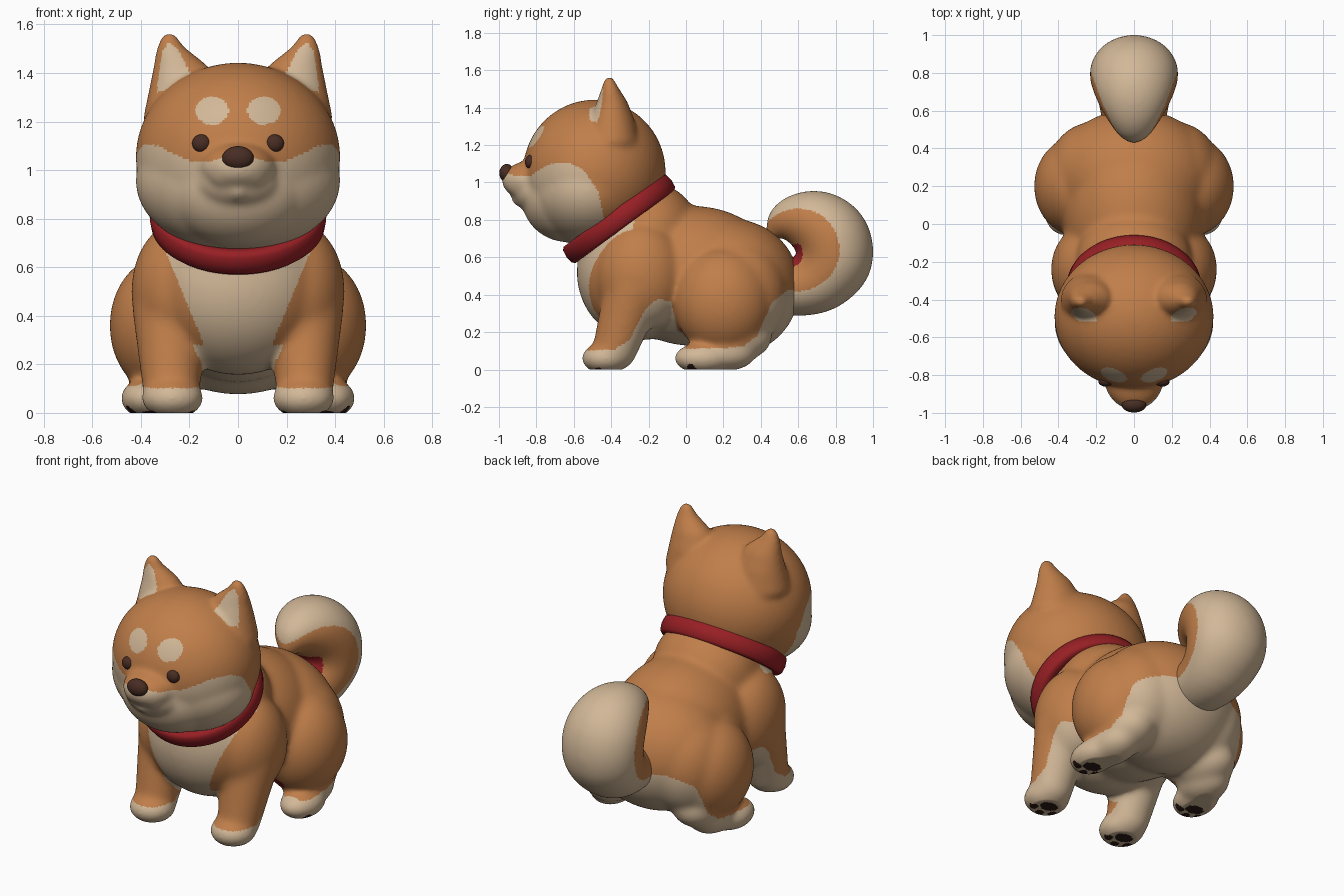
import bpy, bmesh, math
from mathutils import Matrix, Vector

if "Cube" in bpy.data.objects:
    bpy.data.objects.remove(bpy.data.objects["Cube"])


def material(name, rgb):
    m = bpy.data.materials.new(name)
    m.diffuse_color = (*rgb, 1)
    m.use_nodes = True
    m.node_tree.nodes["Principled BSDF"].inputs["Base Color"].default_value = m.diffuse_color
    return m


ORANGE, CREAM, RED, BROWN, DARK = range(5)
MATS = [material("orange fur", (0.53, 0.21, 0.068)),
        material("cream fur", (0.64, 0.475, 0.31)),
        material("collar red", (0.31, 0.014, 0.018)),
        material("nose brown", (0.065, 0.026, 0.017)),
        material("paw pad dark", (0.025, 0.010, 0.007))]


def new_object(name, mesh):
    ob = bpy.data.objects.new(name, mesh)
    bpy.context.collection.objects.link(ob)
    return ob


def ellipsoids(name, parts, subdiv=4):
    """Mesh of ellipsoids, each given as (centre, radii)."""
    bm = bmesh.new()
    for c, r in parts:
        mat = Matrix.Translation(c) @ Matrix.Diagonal((*r, 1))
        bmesh.ops.create_icosphere(bm, subdivisions=subdiv, radius=1, matrix=mat)
    me = bpy.data.meshes.new(name)
    bm.to_mesh(me)
    bm.free()
    return me


def sculpt(name, parts, rule, smooth=20, voxel=0.010):
    """Fuse ellipsoids into one smooth skin and colour its faces by a rule."""
    ob = new_object(name, ellipsoids(name, parts))
    rm = ob.modifiers.new("fuse", 'REMESH')
    rm.mode, rm.voxel_size = 'VOXEL', voxel
    sm = ob.modifiers.new("soften", 'SMOOTH')
    sm.factor, sm.iterations = 0.5, smooth
    dg = bpy.context.evaluated_depsgraph_get()
    me = bpy.data.meshes.new_from_object(ob.evaluated_get(dg))
    ob.modifiers.clear()
    ob.data = me
    me.materials.clear()
    for m in MATS:
        me.materials.append(m)
    for v in me.vertices:
        v.co.z = max(v.co.z, 0)
    for p in me.polygons:
        p.use_smooth = True
        p.material_index = rule(p.center, p.normal)
    return ob


def plain(name, parts, mat):
    me = ellipsoids(name, parts)
    me.materials.append(MATS[mat])
    for p in me.polygons:
        p.use_smooth = True
    return new_object(name, me)


def both(c, r):
    return [((s * c[0], c[1], c[2]), r) for s in (1, -1)]


def chain(stations, steps=7):
    """Ellipsoids interpolated between (centre, radii) stations."""
    out = []
    for (c0, r0), (c1, r1) in zip(stations, stations[1:]):
        for i in range(steps + 1):
            t = i / steps
            out.append((Vector(c0).lerp(Vector(c1), t), Vector(r0).lerp(Vector(r1), t)))
    return out


def mirrored_chain(stations):
    return [e for c, r in chain(stations) for e in both(c, r)]


def ramp(pts, x):
    """Piecewise linear function."""
    if x <= pts[0][0]:
        return pts[0][1]
    for (a, u), (b, v) in zip(pts, pts[1:]):
        if x <= b:
            return u + (v - u) * (x - a) / (b - a)
    return pts[-1][1]


def in_ellipse(u, v, cu, cv, ru, rv):
    return ((u - cu) / ru) ** 2 + ((v - cv) / rv) ** 2 < 1


# Body: neck, nape, chest, middle, rump, legs and paws
body = [((0, -0.33, 0.775), (0.30, 0.30, 0.30)),
        ((0, -0.20, 0.735), (0.31, 0.27, 0.27)),
        ((0, -0.25, 0.52), (0.38, 0.335, 0.365)),
        ((0, 0.04, 0.50), (0.37, 0.46, 0.375)),
        ((0, 0.25, 0.44), (0.43, 0.36, 0.365))]
body += both((0.24, -0.24, 0.50), (0.20, 0.24, 0.29))
body += both((0.30, 0.20, 0.36), (0.23, 0.265, 0.29))
body += both((0.22, 0.27, 0.40), (0.24, 0.27, 0.30))
body += mirrored_chain([((0.275, -0.38, 0.11), (0.12,) * 3), ((0.275, -0.28, 0.42), (0.16,) * 3)])
body += both((0.27, -0.43, 0.06), (0.13, 0.13, 0.085))
body += both((0.37, 0.09, 0.06), (0.115, 0.155, 0.085))
body += both((0.33, 0.21, 0.09), (0.12, 0.17, 0.10))
body += both((0.29, 0.26, 0.17), (0.15, 0.20, 0.13))

# Height of the cream underside along the body's length
UNDER = [(-0.55, 0.10), (-0.38, 0.11), (-0.30, 0.16), (-0.22, 0.32), (-0.15, 0.38), (-0.08, 0.36),
         (-0.04, 0.20), (0, 0.11), (0.30, 0.12), (0.38, 0.18), (0.46, 0.36), (0.55, 0.43), (0.65, 0.42)]


def body_rule(c, n):
    x = abs(c.x)
    if n.z < -0.4 and c.z < 0.06:
        for px, py in ((0.27, -0.41), (0.37, 0.08)):
            if in_ellipse(x, c.y, px, py, 0.055, 0.042):
                return DARK
            for dx, dy in ((-0.065, -0.05), (0, -0.08), (0.065, -0.05)):
                if in_ellipse(x, c.y, px + dx, py + dy, 0.025, 0.025):
                    return DARK
    # small red spot between thigh and hind paw
    if c.x > 0 and (c - Vector((0.27, 0, 0.18))).length < 0.04:
        return RED
    if c.z < ramp(UNDER, c.y):
        return CREAM
    if c.y < -0.28 and x < 0.14 + 0.41 * (c.z - 0.28):
        return CREAM
    if n.z < -0.3 and x < 0.22 and c.z < 0.28:
        return CREAM
    return ORANGE


sculpt("body", body, body_rule, smooth=65)

# Head: skull, cheeks, muzzle, chin and ears
head = [((0, -0.49, 1.055), (0.422, 0.382, 0.388)),
        ((0, -0.52, 0.955), (0.422, 0.325, 0.295)),
        ((0, -0.63, 0.92), (0.30, 0.25, 0.24)),
        ((0, -0.81, 1.01), (0.16, 0.175, 0.11)),
        ((0, -0.78, 0.95), (0.18, 0.15, 0.12)),
        ((0, -0.88, 0.915), (0.05, 0.055, 0.045))]
head += both((0.05, -0.88, 0.985), (0.075, 0.078, 0.065))
head += mirrored_chain([((0.215, -0.40, 1.22), (0.175, 0.15, 0.08)),
                        ((0.222, -0.395, 1.33), (0.145, 0.12, 0.06)),
                        ((0.238, -0.395, 1.42), (0.112, 0.085, 0.05)),
                        ((0.277, -0.405, 1.49), (0.062, 0.05, 0.04)),
                        ((0.283, -0.41, 1.53), (0.04, 0.033, 0.038))])

MASK = [(0, 1.07), (0.10, 1.04), (0.18, 1.03), (0.25, 1.06), (0.33, 1.10), (0.42, 1.105)]
MASK_BACK = [(0.65, -0.42), (0.82, -0.44), (0.95, -0.47), (1.07, -0.55), (1.11, -0.64)]
INNER_EAR = [(0.335, 1.32), (0.315, 1.49), (0.285, 1.525), (0.25, 1.50), (0.18, 1.37)]


def head_rule(c, n):
    x = abs(c.x)
    if c.z < ramp(MASK, x) and c.y < ramp(MASK_BACK, c.z):
        return CREAM
    if c.y < -0.6 and in_ellipse(x, c.z, 0.107, 1.245, 0.068, 0.058):
        return CREAM
    if n.y < -0.15 and c.y > -0.515 and all(
            (b[0] - a[0]) * (c.z - a[1]) - (b[1] - a[1]) * (x - a[0]) > 0
            for a, b in zip(INNER_EAR, INNER_EAR[1:] + INNER_EAR[:1])):
        return CREAM
    return ORANGE


head_ob = sculpt("head", head, head_rule, smooth=32)

# Eyes sit on the face surface, nose on the muzzle tip
face_y = min(v.co.y for v in head_ob.data.vertices
             if abs(v.co.x - 0.15) < 0.015 and abs(v.co.z - 1.11) < 0.015)
plain("eyes", both((0.15, face_y + 0.014, 1.11), (0.039, 0.028, 0.037)), BROWN)
plain("nose", [((0, -0.958, 1.05), (0.065, 0.04, 0.049))], BROWN)

# Curled tail: (y, z, radius) along the curl, corners rounded twice
CURL = [(0.50, 0.43, 0.14), (0.69, 0.455, 0.17), (0.79, 0.56, 0.20), (0.80, 0.64, 0.207),
        (0.775, 0.72, 0.203), (0.70, 0.785, 0.178), (0.60, 0.81, 0.132), (0.52, 0.795, 0.09),
        (0.468, 0.735, 0.04)]
path = [Vector(p) for p in CURL]
for _ in range(2):
    cut = [a.lerp(b, t) for a, b in zip(path, path[1:]) for t in (0.25, 0.75)]
    path = [path[0]] + cut + [path[-1]]


def tail_rule(c, n):
    # red spot inside the curl
    if c.y < 0.64 and abs(c.x) < 0.13 and 0.54 < c.z < 0.67 and n.y < 0.2:
        return RED
    return CREAM if math.hypot(c.y - 0.60, c.z - 0.64) > 0.22 else ORANGE


sculpt("tail", chain([((0, y, z), (r * 1.14, r, r)) for y, z, r in path], 3), tail_rule, smooth=40)

# Collar: rounded band swept round a tilted ellipse
PROFILE = [(0.28, -0.052), (0.328, -0.054), (0.342, -0.040), (0.348, 0), (0.342, 0.040), (0.328, 0.054), (0.28, 0.052)]
N, K = 72, len(PROFILE)
tilt = Matrix.Translation((0, -0.358, 0.807)) @ Matrix.Rotation(math.radians(36.3), 4, 'X')
verts = [tilt @ Vector((1.045 * r * math.cos(i * math.tau / N), r * math.sin(i * math.tau / N), h))
         for i in range(N) for r, h in PROFILE]
faces = [(i * K + j, (i + 1) % N * K + j, (i + 1) % N * K + (j + 1) % K, i * K + (j + 1) % K)
         for i in range(N) for j in range(K)]
me = bpy.data.meshes.new("collar")
me.from_pydata(verts, [], faces)
me.materials.append(MATS[RED])
for p in me.polygons:
    p.use_smooth = True
new_object("collar", me)
